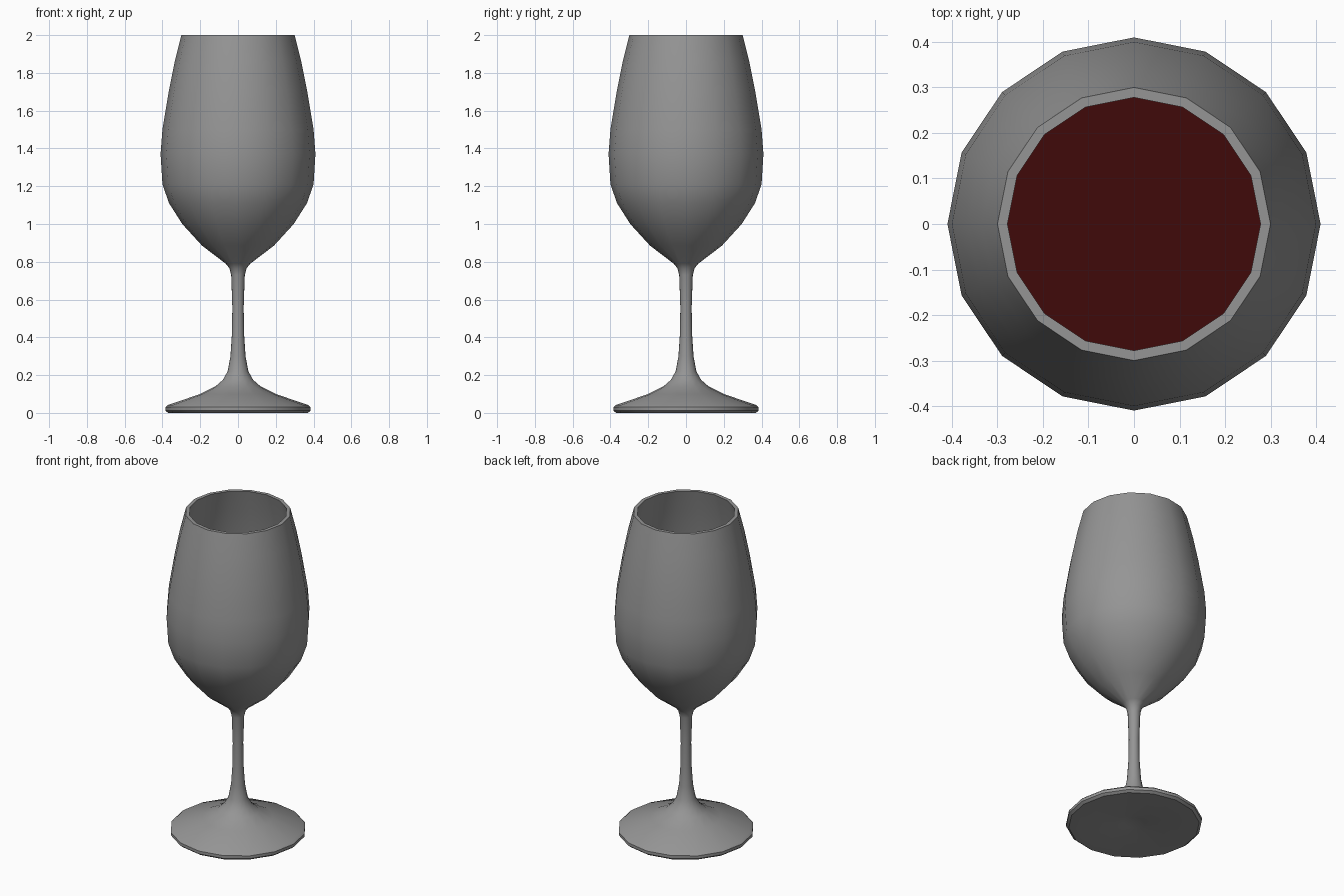
import bpy
import bmesh
from math import cos, sin, pi, radians

SIDES = 16

cube = bpy.data.objects.get("Cube")
if cube:
    bpy.data.objects.remove(cube, do_unlink=True)


def make_material(name, color):
    mat = bpy.data.materials.new(name)
    mat.use_nodes = True
    mat.diffuse_color = color
    mat.node_tree.nodes["Principled BSDF"].inputs["Base Color"].default_value = color
    return mat


def lathe(name, profile, material):
    """Revolve (radius, height) points around z; radius 0 becomes a pole."""
    bm = bmesh.new()
    rings = []
    for r, z in profile:
        count = SIDES if r else 1
        rings.append([bm.verts.new((r * cos(2 * pi * i / SIDES), r * sin(2 * pi * i / SIDES), z))
                      for i in range(count)])
    for a, b in zip(rings, rings[1:]):
        for i in range(SIDES):
            j = (i + 1) % SIDES
            corners = [a[i % len(a)], a[j % len(a)], b[j % len(b)], b[i % len(b)]]
            bm.faces.new(list(dict.fromkeys(corners)))
    bmesh.ops.recalc_face_normals(bm, faces=bm.faces)
    mesh = bpy.data.meshes.new(name)
    bm.to_mesh(mesh)
    bm.free()
    mesh.materials.append(material)
    obj = bpy.data.objects.new(name, mesh)
    bpy.context.collection.objects.link(obj)
    bpy.ops.object.select_all(action="DESELECT")
    obj.select_set(True)
    bpy.context.view_layer.objects.active = obj
    bpy.ops.object.shade_smooth_by_angle(angle=radians(40))
    return obj


glass = make_material("grey glass", (0.3, 0.3, 0.3, 1))
wine = make_material("dark red wine", (0.05, 0.003, 0.003, 1))

# Foot underside with a shallow dimple, then foot, stem and outer bowl
foot = [(0, 0.02), (0.06, 0.015), (0.11, 0.005), (0.37, 0), (0.385, 0.012),
        (0.385, 0.03), (0.37, 0.042), (0.2, 0.1), (0.12, 0.14), (0.08, 0.175), (0.055, 0.22)]
stem = [(0.04, 0.3), (0.032, 0.42), (0.03, 0.56), (0.036, 0.73), (0.045, 0.765)]
bowl = [(0.065, 0.79), (0.19, 0.885), (0.295, 1.0), (0.365, 1.11), (0.4, 1.21),
        (0.41, 1.37), (0.4, 1.5), (0.365, 1.71), (0.335, 1.86), (0.3, 2.0)]
# Inner wall, from the rim down to the bottom of the bowl
inside = [(0.278, 2.0), (0.314, 1.86), (0.345, 1.71), (0.38, 1.5), (0.39, 1.37),
          (0.38, 1.22), (0.345, 1.12), (0.28, 1.02), (0.18, 0.91), (0.07, 0.83), (0, 0.81)]
lathe("wine_glass", foot + stem + bowl + inside, glass)

# Wine resting just inside the inner wall, with a flat top
fill = [(max(r - 0.004, 0), z + 0.004) for r, z in reversed(inside[4:])]
lathe("wine", fill + [(0, fill[-1][1])], wine)
